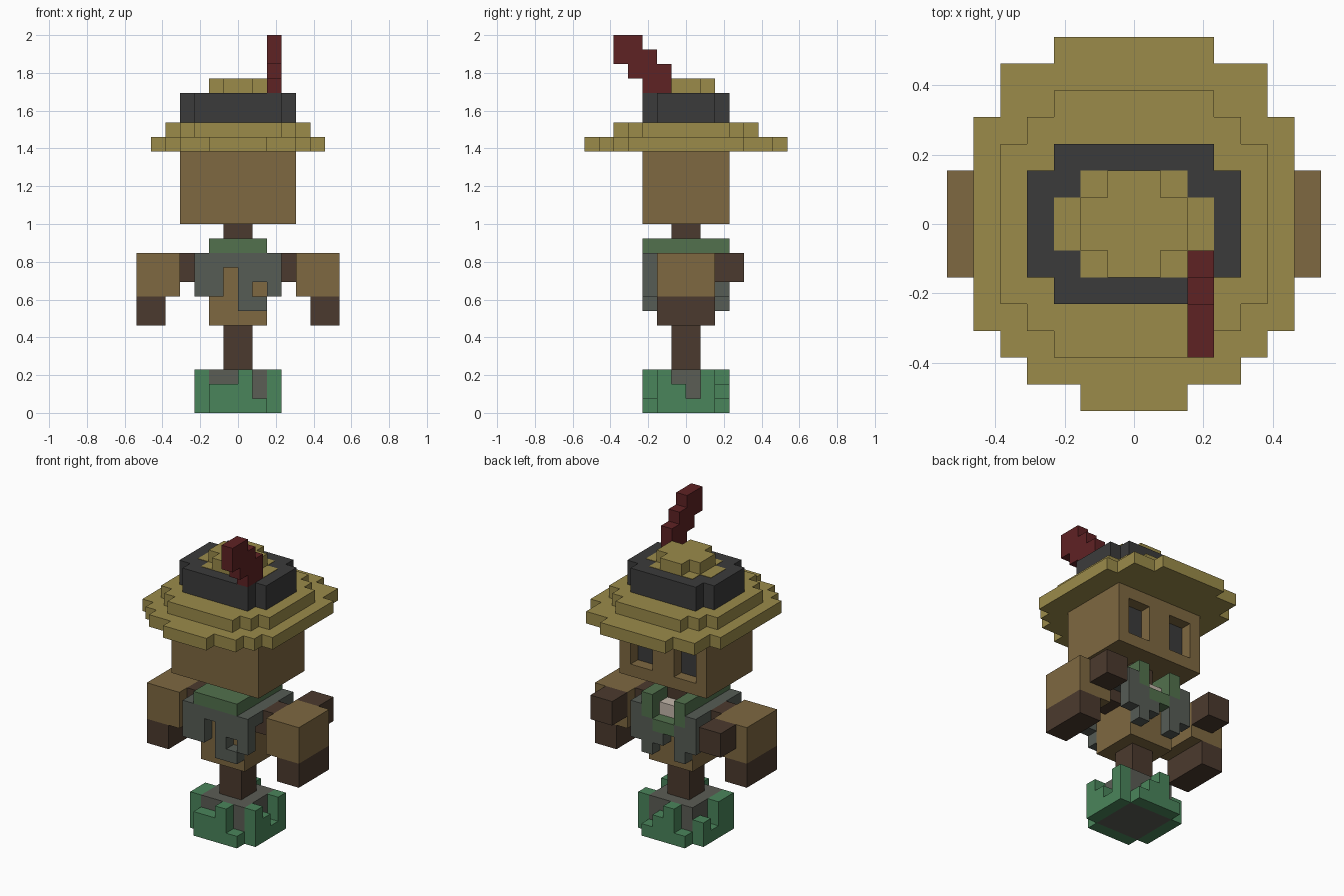
import bpy
import bmesh

cube = bpy.data.objects.get("Cube")
if cube:
    bpy.data.objects.remove(cube, do_unlink=True)

U = 1 / 13  # size of one block


def material(name, r, g, b):
    lin = [((c / 255 + 0.055) / 1.055) ** 2.4 for c in (r, g, b)] + [1]
    m = bpy.data.materials.new(name)
    m.use_nodes = True
    m.diffuse_color = lin
    m.node_tree.nodes["Principled BSDF"].inputs["Base Color"].default_value = lin
    return m


straw = material("straw", 155, 139, 74)
burlap = material("burlap", 126, 104, 65)
wood = material("dark wood", 75, 58, 46)
charcoal = material("charcoal", 59, 59, 59)
cloth = material("grey vest cloth", 86, 92, 85)
stone = material("grey soil", 91, 93, 85)
scarf_green = material("collar green", 82, 113, 77)
leaf = material("leaf green", 74, 133, 91)
red = material("feather red", 95, 34, 36)
cream = material("cream", 195, 183, 170)


def blocks(name, mat, *boxes, mirror=False):
    """Join boxes given as (x0, x1, y0, y1, z0, z1) in block units."""
    bm = bmesh.new()
    for x0, x1, y0, y1, z0, z1 in boxes:
        for sx in ((1, -1) if mirror else (1,)):
            verts = bmesh.ops.create_cube(bm, size=1)["verts"]
            for v in verts:
                v.co = (sx * (x0 + x1) / 2 + v.co.x * (x1 - x0),
                        (y0 + y1) / 2 + v.co.y * (y1 - y0),
                        (z0 + z1) / 2 + v.co.z * (z1 - z0))
                v.co *= U
    mesh = bpy.data.meshes.new(name)
    bm.to_mesh(mesh)
    bm.free()
    mesh.materials.append(mat)
    ob = bpy.data.objects.new(name, mesh)
    bpy.context.collection.objects.link(ob)
    return ob


def rows(name, mat, z0, z1, *spans):
    """Stepped disc: each span is (half width, y0, y1)."""
    return blocks(name, mat, *[(-w, w, a, b, z0, z1) for w, a, b in spans])


# Planter: soil core with uneven leafy walls, one column height per block
blocks("soil_core", stone, (-2, 2, -2, 2, 0, 3))
walls = {"front": (2, 2, 3, 1), "right": (3, 2, 1, 3),
         "back": (1, 3, 2, 1), "left": (3, 3, 1, 2)}
for side, heights in walls.items():
    cols = []
    for i, h in enumerate(heights):
        a, b = i - 2, i - 1
        cols.append({"front": (a, b, -3, -2, 0, h), "back": (a, b, 2, 3, 0, h),
                     "right": (2, 3, a, b, 0, h), "left": (-3, -2, a, b, 0, h)}[side])
    blocks("planter_" + side, leaf, *cols)

# Post, body and neck
blocks("post", wood, (-1, 1, -1, 1, 3, 6))
blocks("torso", burlap, (-2, 2, -2, 2, 6, 11))
blocks("neck", wood, (-1, 1, -1, 1, 11, 13))
blocks("shirt_patch", cream, (-1, 1, 1, 2.03, 10, 11.03))

# Vest: shoulder straps, ragged panel on each face
blocks("vest_straps", cloth, (2, 3, -2, 2, 10, 11), mirror=True)
blocks("vest_front", cloth, (-3, -1, -3, -2, 8, 11), (-1, 0, -3, -2, 10, 11),
       (0, 1, -3, -2, 7, 11), (1, 2, -3, -2, 9, 11), (1, 2, -3, -2, 7, 8),
       (2, 3, -3, -2, 8, 11))
blocks("vest_back", cloth, (2, 3, 2, 3, 8, 11), (-3, -2, 2, 3, 8, 11),
       (1, 2, 2, 3, 7, 10), (-2, -1, 2, 3, 7, 10), (0, 1, 2, 3, 8, 9))

# Collar ring with lapels meeting under the shirt
blocks("collar", scarf_green, (-2, 2, -3, -1, 11, 12), (1, 2, -1, 3, 11, 12),
       (-2, -1, -1, 3, 11, 12))
blocks("lapels", scarf_green, (1, 2, 2, 3, 10, 11), (-2, -1, 2, 3, 10, 11),
       (-1, 1, 2, 3, 9, 10))

# Arms: shoulder sticks, sleeves, hanging cuffs and hands
blocks("shoulder_sticks", wood, (3, 4, -1, 1, 9, 11), (2, 3, -1, 1, 9, 10), mirror=True)
blocks("sleeves", burlap, (4, 7, -2, 2, 8, 11), mirror=True)
blocks("cuffs", wood, (5, 7, -2, 2, 6, 8), mirror=True)
blocks("hands", wood, (4, 6, 2, 4, 9, 11), mirror=True)

# Head with recessed eye sockets
blocks("head", burlap, (-4, 4, -3, 2, 13, 18), (-4, 4, 2, 3, 13, 14),
       (-4, 4, 2, 3, 17, 18), (-1, 1, 2, 3, 14, 17),
       (3, 4, 2, 3, 14, 17), (-4, -3, 2, 3, 14, 17))
blocks("eyes", charcoal, (1, 3, 2, 2.05, 14, 17), mirror=True)

# Hat
rows("hat_brim", straw, 18, 19, (3, 6, 7), (5, 4, 6), (6, -4, 4),
     (5, -5, -4), (4, -6, -5), (2, -7, -6))
rows("hat_step", straw, 19, 20, (3, 4, 5), (4, 3, 4), (5, -3, 3),
     (4, -4, -3), (3, -5, -4))
rows("hat_band", charcoal, 20, 22, (3, 2, 3), (4, -2, 2), (3, -3, -2))
rows("hat_crown", straw, 21, 22.03, (2, 1, 2), (3, -1, 1), (2, -2, -1))
rows("hat_tip", straw, 22, 23, (1, 1, 2), (2, -1, 1), (1, -2, -1))

# Feather: three overlapping steps leaning forward
blocks("feather", red, *[(2, 3, -3 - i, -1 - i, 22 + i, 24 + i) for i in range(3)])
